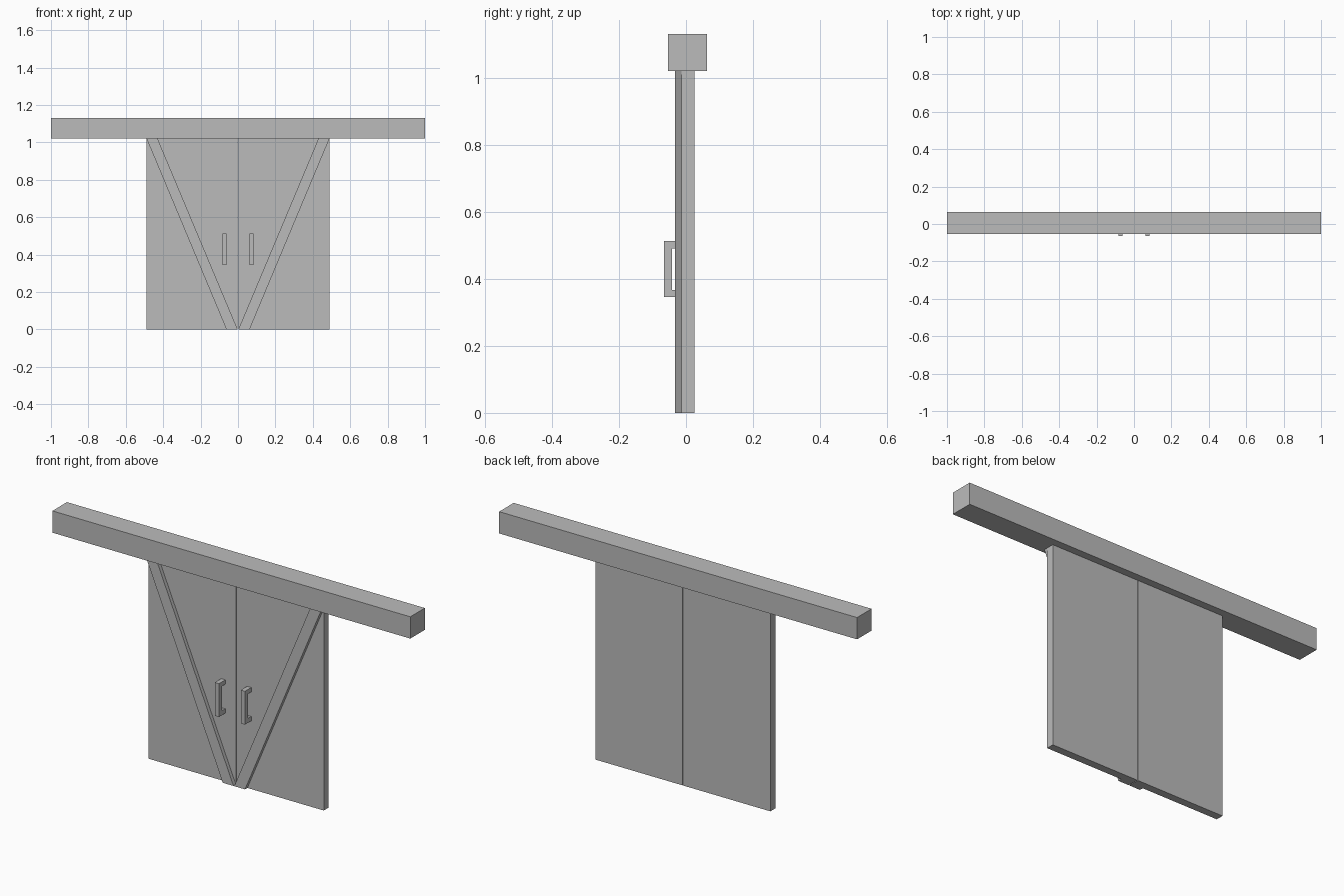
import bpy
import bmesh
from mathutils import Vector

cube = bpy.data.objects.get("Cube")
if cube:
    bpy.data.objects.remove(cube, do_unlink=True)

# Single matte grey
grey = bpy.data.materials.new("plain grey")
grey.use_nodes = True
grey.diffuse_color = (0.5, 0.5, 0.5, 1)
grey.node_tree.nodes["Principled BSDF"].inputs["Base Color"].default_value = (0.5, 0.5, 0.5, 1)


def prism(name, profile, direction):
    """Extrude a flat 3D outline along a direction into a solid."""
    bm = bmesh.new()
    face = bm.faces.new([bm.verts.new(p) for p in profile])
    ext = bmesh.ops.extrude_face_region(bm, geom=[face])
    moved = [v for v in ext["geom"] if isinstance(v, bmesh.types.BMVert)]
    bmesh.ops.translate(bm, verts=moved, vec=Vector(direction))
    bmesh.ops.recalc_face_normals(bm, faces=bm.faces)
    mesh = bpy.data.meshes.new(name)
    bm.to_mesh(mesh)
    bm.free()
    mesh.materials.append(grey)
    obj = bpy.data.objects.new(name, mesh)
    bpy.context.collection.objects.link(obj)
    return obj


def box(name, x0, x1, y0, y1, z0, z1):
    outline = [(x0, y0, z0), (x1, y0, z0), (x1, y0, z1), (x0, y0, z1)]
    return prism(name, outline, (0, y1 - y0, 0))


DOOR_TOP = 1.02
DOOR_FRONT, DOOR_BACK = -0.014, 0.025
BRACE_FRONT = -0.033

# Long header beam covering the sliding track
box("header_beam", -1, 1, -0.053, 0.063, DOOR_TOP, 1.13)

for side, s in (("left", 1), ("right", -1)):
    # Door leaf, with a narrow gap at the centre
    box(side + "_door", s * 0.002, s * 0.489, DOOR_FRONT, DOOR_BACK, 0, DOOR_TOP)

    # Diagonal brace from bottom centre to top outer corner
    brace = [(0.002, 0), (0.062, 0), (0.489, DOOR_TOP), (0.43, DOOR_TOP)]
    prism(side + "_brace", [(s * x, BRACE_FRONT, z) for x, z in brace],
          (0, DOOR_FRONT - BRACE_FRONT, 0))

    # C-shaped pull handle fixed to the door face
    grip = [(DOOR_FRONT, 0.345), (-0.065, 0.345), (-0.065, 0.513), (DOOR_FRONT, 0.513),
            (DOOR_FRONT, 0.491), (-0.042, 0.491), (-0.042, 0.367), (DOOR_FRONT, 0.367)]
    prism(side + "_handle", [(s * 0.061, y, z) for y, z in grip], (s * 0.023, 0, 0))
